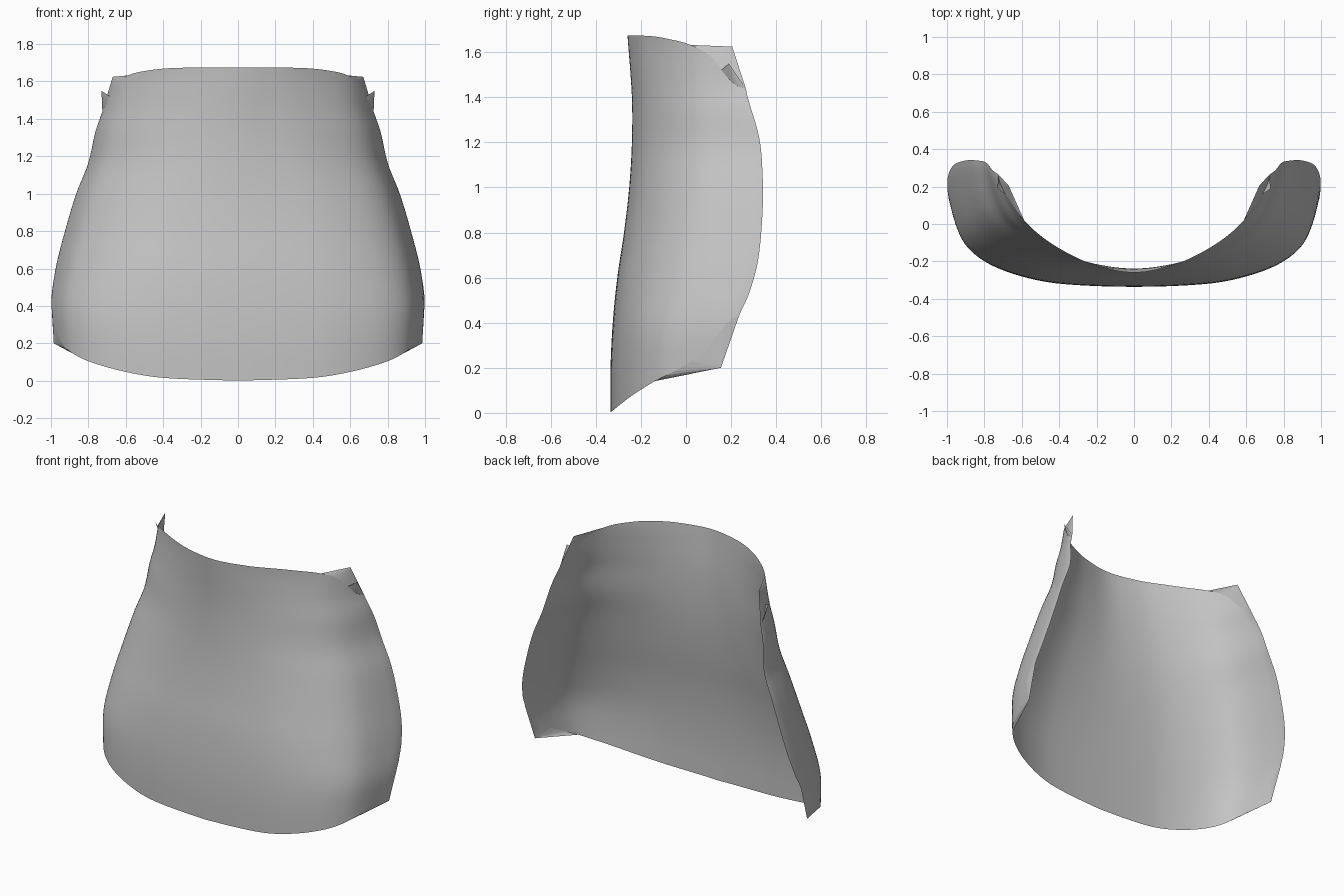
import bpy, bmesh, math

cube = bpy.data.objects.get("Cube")
if cube:
    bpy.data.objects.remove(cube)

mat = bpy.data.materials.new("plain grey")
mat.use_nodes = True
GREY = (0.55, 0.55, 0.55, 1)
mat.diffuse_color = GREY
mat.node_tree.nodes["Principled BSDF"].inputs["Base Color"].default_value = GREY


def curve(points):
    """Smooth interpolation through (position, value) pairs."""
    def slope(i):
        a, b = points[max(i - 1, 0)], points[min(i + 1, len(points) - 1)]
        return (b[1] - a[1]) / (b[0] - a[0])

    def value(t):
        t = min(max(t, points[0][0]), points[-1][0])
        i = max(k for k in range(len(points) - 1) if points[k][0] <= t)
        (x0, y0), (x1, y1) = points[i], points[i + 1]
        h = x1 - x0
        u = (t - x0) / h
        return (y0 * (1 + 2 * u) * (1 - u) ** 2 + y1 * u * u * (3 - 2 * u)
                + h * u * (1 - u) * (slope(i) * (1 - u) - slope(i + 1) * u))
    return value


# Profiles by height: half width, front line and rear edge
width = curve([(0, .98), (.2, .99), (.4, 1), (.6, .975), (.8, .925), (1, .865),
               (1.16, .802), (1.34, .76), (1.46, .72), (1.68, .69)])
front = curve([(0, -.335), (.2, -.335), (.4, -.325), (.6, -.305), (.8, -.275),
               (1, -.252), (1.2, -.24), (1.4, -.24), (1.68, -.26)])
rear = curve([(0, .2), (.3, .2), (.43, .235), (.53, .28), (.68, .32), (.9, .34),
              (1.05, .34), (1.22, .325), (1.44, .265), (1.68, .24)])
# Hem and waist heights across the panel
hem = curve([(0, 0), (.4, .015), (.6, .045), (.8, .1), (.9, .15), (.95, .2),
             (.985, .29), (1, .43)])
waist = curve([(0, 1.675), (.5, 1.672), (.7, 1.658), (.85, 1.63), (.94, 1.57), (1, 1.44)])
# Plan sections by angle: fuller with straight flanks below, rounder at the waist
hem_plan = curve([(-.26, .97), (0, 1), (.26, .97), (.41, .9), (.59, .755), (.73, .57),
                  (.82, .36), (.89, .18), (1, 0)])
waist_plan = curve([(-.2, .92), (0, 1), (.2, .92), (.34, .8), (.52, .6), (.66, .42),
                    (.8, .21), (1, 0)])


def panel_point(angle, v):
    """Point at angle -1 to 1 across the panel and v from hem to waist."""
    s = math.sin(angle * math.pi / 2)
    a = abs(s)
    z = hem(a) + (waist(a) - hem(a)) * v
    mix = min(z / 1.62, 1) ** 2.5
    depth = hem_plan(abs(angle)) * (1 - mix) + waist_plan(abs(angle)) * mix
    return (s * width(z), rear(z) - (rear(z) - front(z)) * depth, z)


def finish(bm, name):
    mesh = bpy.data.meshes.new(name)
    bm.to_mesh(mesh)
    bm.free()
    mesh.materials.append(mat)
    obj = bpy.data.objects.new(name, mesh)
    bpy.context.collection.objects.link(obj)


# Curved panel, a single thin sheet
HALF, ROWS = 36, 32
bm = bmesh.new()
grid = [[bm.verts.new(panel_point(c / HALF, r / ROWS)) for c in range(-HALF, HALF + 1)]
        for r in range(ROWS + 1)]
for r in range(ROWS):
    for c in range(2 * HALF):
        face = bm.faces.new((grid[r][c], grid[r][c + 1], grid[r + 1][c + 1], grid[r + 1][c]))
        face.smooth = True
finish(bm, "curved_panel")


# Small creased flaps fanned from the panel's own edge at the four corners
def flap(name, side, v, tips):
    bm = bmesh.new()
    for (x, y, z), first in tips:
        tip = bm.verts.new((side * x, y, z))
        base = [bm.verts.new(panel_point(side * c / HALF, v)) for c in range(first, HALF + 1)]
        for a, b in zip(base, base[1:]):
            bm.faces.new((a, b, tip))
    bmesh.ops.recalc_face_normals(bm, faces=bm.faces)
    finish(bm, name)


for side, word in ((1, "left"), (-1, "right")):
    flap(word + "_waist_flap", side, 1, [((.67, .205, 1.625), 23), ((.73, .19, 1.55), 30)])
    flap(word + "_hem_flap", side, 0, [((.985, .155, .2), 25)])
